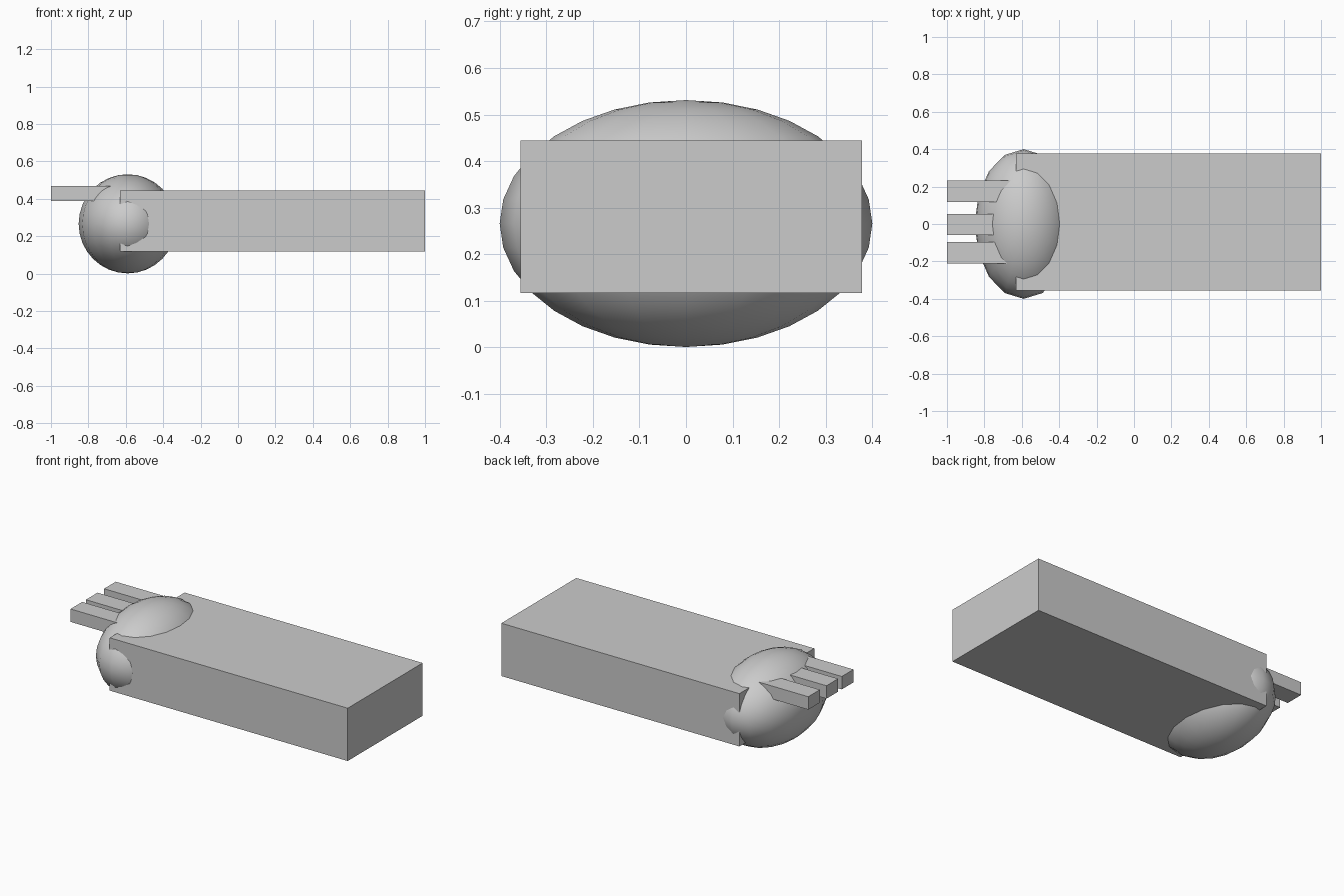
import bpy
import bmesh
from mathutils import Matrix, Vector

if "Cube" in bpy.data.objects:
    bpy.data.objects.remove(bpy.data.objects["Cube"], do_unlink=True)

# Single light grey finish
grey = bpy.data.materials.new("light_grey")
grey.use_nodes = True
COLOUR = (0.6, 0.6, 0.6, 1)
grey.diffuse_color = COLOUR
grey.node_tree.nodes["Principled BSDF"].inputs["Base Color"].default_value = COLOUR


def add_part(name, bm):
    mesh = bpy.data.meshes.new(name)
    bm.to_mesh(mesh)
    bm.free()
    mesh.materials.append(grey)
    obj = bpy.data.objects.new(name, mesh)
    bpy.context.collection.objects.link(obj)
    return obj


def add_box(name, low, high):
    low, high = Vector(low), Vector(high)
    bm = bmesh.new()
    place = Matrix.Translation((low + high) / 2) @ Matrix.Diagonal((*(high - low), 1))
    bmesh.ops.create_cube(bm, size=1, matrix=place)
    return add_part(name, bm)


# Long slab
add_box("body_slab", (-0.63, -0.355, 0.117), (1, 0.378, 0.444))

# Stretched ball set into the end of the slab
bm = bmesh.new()
place = Matrix.Translation((-0.59, 0, 0.266)) @ Matrix.Diagonal((0.262, 0.4, 0.265, 1))
bmesh.ops.create_uvsphere(bm, u_segments=16, v_segments=16, radius=1, matrix=place)
for face in bm.faces:
    face.smooth = True
add_part("end_ball", bm)

# Three prongs reaching out of the ball
for name, y in (("right_prong", -0.21), ("middle_prong", -0.06), ("left_prong", 0.118)):
    add_box(name, (-1, y, 0.388), (-0.62, y + 0.114, 0.468))
